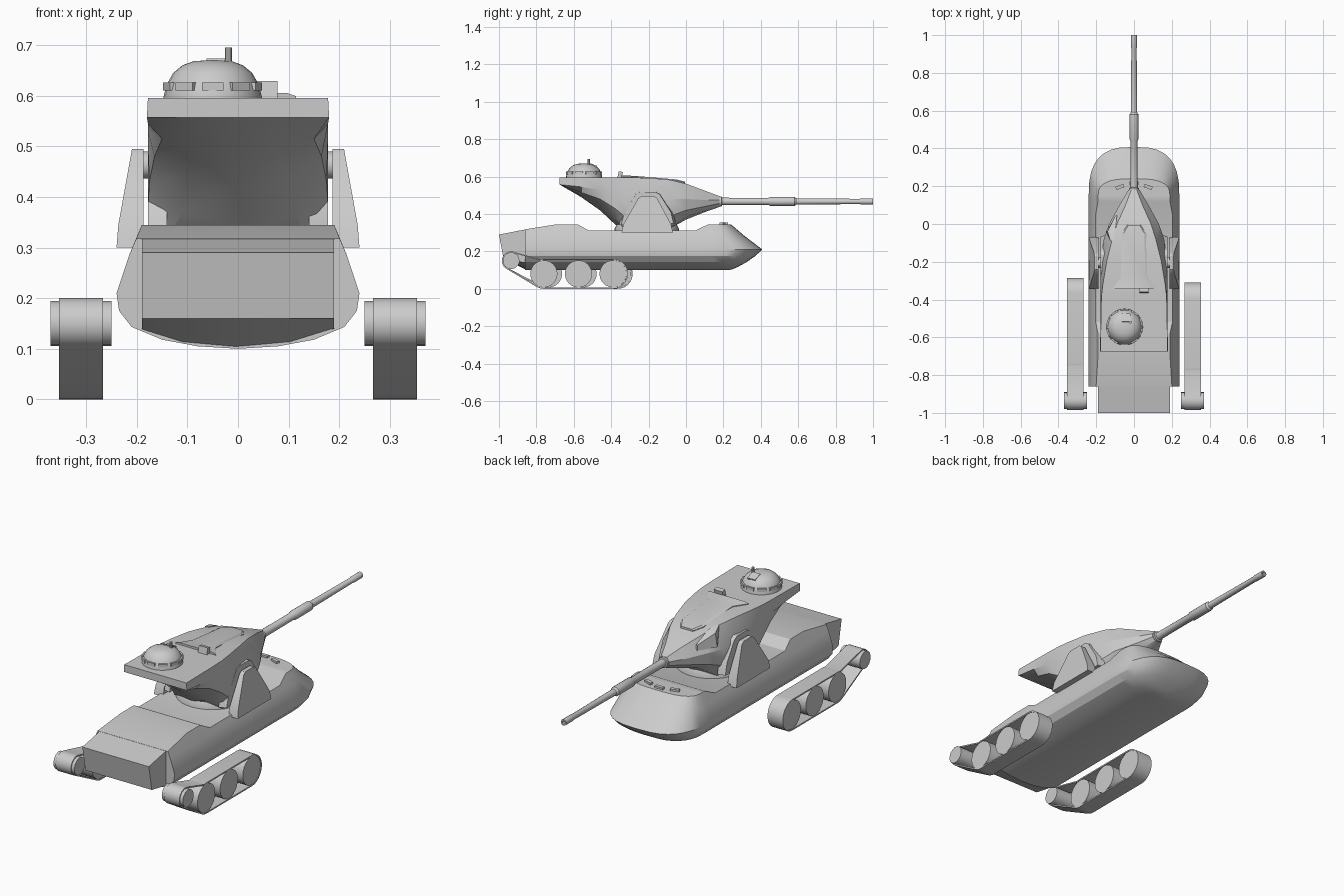
import bpy, bmesh, math
from math import sin, cos, radians, pi
from mathutils import Vector

if "Cube" in bpy.data.objects:
    bpy.data.objects.remove(bpy.data.objects["Cube"])


def loft(name, rings, cap_start=True, cap_end=True):
    """Skin closed rings of equal length into one object."""
    bm = bmesh.new()
    rows = [[bm.verts.new(p) for p in r] for r in rings]
    n = len(rows[0])
    for a, b in zip(rows, rows[1:]):
        for i in range(n):
            bm.faces.new((a[i], a[(i + 1) % n], b[(i + 1) % n], b[i]))
    if cap_start:
        bm.faces.new(rows[0])
    if cap_end:
        bm.faces.new(rows[-1])
    bmesh.ops.remove_doubles(bm, verts=bm.verts, dist=1e-5)
    bmesh.ops.recalc_face_normals(bm, faces=bm.faces)
    me = bpy.data.meshes.new(name)
    bm.to_mesh(me)
    bm.free()
    ob = bpy.data.objects.new(name, me)
    bpy.context.collection.objects.link(ob)
    return ob


def lathe(name, origin, axis, profile, n=24):
    """Revolve (radius, distance) pairs round an axis."""
    axis = Vector(axis)
    u = axis.orthogonal().normalized()
    v = axis.cross(u)
    o = Vector(origin)
    return loft(name, [[o + axis * d + (u * cos(2 * pi * i / n) + v * sin(2 * pi * i / n)) * r
                        for i in range(n)] for r, d in profile])


def box(name, loc, size, rz=0, rx=0):
    x, y, z = (s / 2 for s in size)
    ob = loft(name, [[(-x, -y, h), (x, -y, h), (x, y, h), (-x, y, h)] for h in (-z, z)])
    ob.location = loc
    ob.rotation_euler = (rx, 0, rz)
    return ob


def interp(table, t):
    for (a, za), (b, zb) in zip(table, table[1:]):
        if t <= b:
            return za + (zb - za) * max(0, (t - a) / (b - a))
    return table[-1][1]


def full_ring(half):
    """Mirror a half section running from top centre to bottom centre."""
    return half + [(-x, y, z) for x, y, z in half[-2:0:-1]]


# Hull: straight body with a stepped deck, then a rounded wedge nose
deck = [(-0.86, .318), (-0.69, .345), (-0.58, .345), (-0.52, .312), (0.05, .312), (0.12, .345), (0.15, .345)]
levels = [(.215, .285, .31), (.24, .21, .408), (.235, .175, .37), (.21, .143, .325), (.15, .118, .28), (.08, .105, .25)]
rings = []
for y, z in deck:
    half = [(0, y, z), (.19 + (.345 - z) * .4, y, z)]
    half += [(w, y, h) for w, h, f in levels] + [(0, y, .10)]
    rings.append(full_ring(half))
for i in range(1, 9):
    a = i / 8 * pi / 2
    cx, sy = max(0, cos(a)) ** .7 if i < 8 else 0, sin(a) ** .75
    nose = lambda f: .15 + (f - .15) * sy
    half = [(0, nose(.24), .345), (.19 * cx, nose(.24), .345)]
    half += [(w * cx, nose(f), h) for w, h, f in levels] + [(0, nose(.23), .10)]
    rings.append(full_ring(half))
loft("hull", rings, cap_end=False)

# Narrower rear end of the hull
loft("hull_rear", [
    full_ring([(0, -0.85, .319), (.19, -0.85, .319), (.19, -0.85, .137), (.1, -0.85, .109), (0, -0.85, .10)]),
    full_ring([(0, -1, .29), (.19, -1, .29), (.19, -0.975, .16), (.1, -0.975, .16), (0, -0.975, .16)])])

# Viewing blocks on the nose
for x, rz in ((-.075, .35), (0, 0), (.075, -.35)):
    box("nose_viewing_block", (x, .215 - abs(x) * .25, .348), (.045, .018, .014), rz)

# Turret: overhanging rear, deep cradle bottom, pointed front
turret = {
    -.675: (.178, .595, .18, .557, .12, .557, .06, .557, .557),
    -.56: (.176, .595, .178, .545, .15, .515, .08, .497, .49),
    -.46: (.175, .595, .178, .53, .165, .48, .10, .44, .42),
    -.38: (.172, .595, .178, .50, .175, .43, .11, .37, .345),
    -.32: (.165, .595, .178, .50, .178, .38, .14, .315, .31),
    -.20: (.145, .593, .175, .49, .175, .38, .15, .31, .305),
    -.08: (.115, .582, .160, .48, .155, .39, .12, .33, .325),
    .00: (.09, .562, .132, .48, .125, .42, .07, .385, .37),
    .10: (.045, .525, .077, .475, .07, .44, .04, .415, .41),
    .18: (.015, .495, .03, .475, .03, .457, .015, .441, .438)}
rings = []
for y, s in turret.items():
    half = [(0, y, s[1])] + [(s[i], y, s[i + 1]) for i in (0, 2, 4, 6)] + [(0, y, s[8])]
    rings.append(full_ring(half))
loft("turret", rings)
roof = [(y, s[1]) for y, s in turret.items()]

# Turret ring
ring = lathe("turret_ring", (0, 0, 0), (0, 0, 1), [(.172, .29), (.172, .322), (.16, .345)], 32)
ring.location.y = -.21

# Raised roof panel: a stem with a wider foot, following the roof slope
panel = [(.115, -.345), (.07, -.28), (.065, -.05), (.035, -.005)]


def panel_ring(scale, lift):
    right = [(x * scale, y, interp(roof, y) + lift) for x, y in panel]
    return [p for p in right] + [(-x, y, z) for x, y, z in reversed(right)]


outer, inner = panel_ring(1, .004), panel_ring(.85, .010)
n = len(panel)
pairs = lambda r: [[r[i], r[2 * n - 1 - i]] for i in range(n)]
rings = []
for i in range(n):
    (xo, y, zo), (xi, _, zi) = outer[i], inner[i]
    rings.append([(xo, y, zo - .02), (xo, y, zo), (xi, y, zi), (-xi, y, zi), (-xo, y, zo), (-xo, y, zo - .02)])
loft("roof_panel", rings)

# Roof box and side sight
box("roof_box", (.053, -.352, .61), (.05, .022, .034), 0, radians(-12))
loft("side_sight", [[(-.125, -.09, .52), (-.105, -.09, .52), (-.105, -.09, .585), (-.125, -.09, .585)],
                    [(-.15, -.04, .50), (-.10, -.04, .50), (-.10, -.04, .578), (-.14, -.04, .57)],
                    [(-.098, .045, .50), (-.09, .045, .50), (-.09, .045, .53), (-.098, .045, .53)]])

# Cupola with viewing blocks, hatch and short mast
cx, cy = -.05, -.545
lathe("cupola", (cx, cy, 0), (0, 0, 1),
      [(.097, .585), (.097, .598), (.091, .622), (.078, .645), (.06, .66), (.038, .668), (.01, .67)])
for i in range(10):
    a = 2 * pi * (i + .5) / 10
    box("cupola_viewing_block", (cx + .089 * cos(a), cy + .089 * sin(a), .618), (.014, .042, .016), a)
box("cupola_hatch", (cx + .01, cy + .045, .655), (.045, .045, .022), 0, radians(-20))
lathe("cupola_mast", (-.019, -.52, 0), (0, 0, 1), [(.007, .64), (.007, .695)], 10)

# Gun barrel with collar and thicker middle sleeve
lathe("gun_barrel", (0, 0, .467), (0, 1, 0),
      [(.029, .15), (.027, .19), (.020, .192), (.019, .44), (.024, .45), (.024, .58),
       (.017, .59), (.014, .93), (.016, .935), (.016, 1.0), (.008, 1.0), (.008, .96)], 16)

# Turret supports, cheeks and pivot pins on both sides
support = [(-.345, .30), (-.335, .345), (-.255, .485), (-.24, .495), (-.17, .495), (-.155, .485), (-.08, .345), (-.07, .30)]
cheek = [(-.36, .34), (-.345, .39), (-.275, .505), (-.25, .518), (-.16, .518), (-.135, .505), (-.07, .41), (-.055, .35)]
for s in (-1, 1):
    loft("turret_support", [[(s * .187, y, z) for y, z in support],
                            [(s * (.24 - max(0, z - .325) * .18), y, z) for y, z in support]])
    loft("turret_cheek", [[(s * .14, y, z) for y, z in cheek],
                          [(s * .178, -.205 + (y + .205) * .92, z) for y, z in cheek]])
    lathe("pivot_pin", (0, -.205, .463), (s, 0, 0), [(.027, .15), (.027, .195)], 16)


# Tracks: belt, three road wheels and a raised rear sprocket per side
def belt_ring(x, t, shift):
    pts = []
    for yc, zc, r, a0, a1, n in ((-.935, .15, .05, 72, 235, 10), (-.76 + shift, .08, .08, 240, 270, 4),
                                 (-.39 + shift, .08, .08, -90, 90, 14), (-.76 + shift, .08, .08, 90, 104, 3)):
        for i in range(n):
            a = radians(a0 + (a1 - a0) * i / (n - 1))
            pts.append((x, yc + (r - t) * cos(a), zc + (r - t) * sin(a)))
    return pts


for s, shift in ((-1, .025), (1, 0)):
    xm, w = s * .31, .0435
    loops = [belt_ring(xm + k * w, t, shift) for k, t in ((-1, 0), (1, 0), (1, .007), (-1, .007), (-1, 0))]
    loft("track_belt", loops, False, False)
    for y in (-.76, -.575, -.39):
        lathe("road_wheel", (xm, y + shift, .08), (1, 0, 0), [(.0725, -.041), (.0725, .041)], 28)
    lathe("rear_sprocket", (xm, -.935, .15), (1, 0, 0), [(.045, -.06), (.045, .06)], 14)

# Smooth curved areas, keep edges sharp
for ob in bpy.context.scene.objects:
    ob.select_set(True)
    bpy.context.view_layer.objects.active = ob
bpy.ops.object.shade_smooth_by_angle(angle=radians(28))
